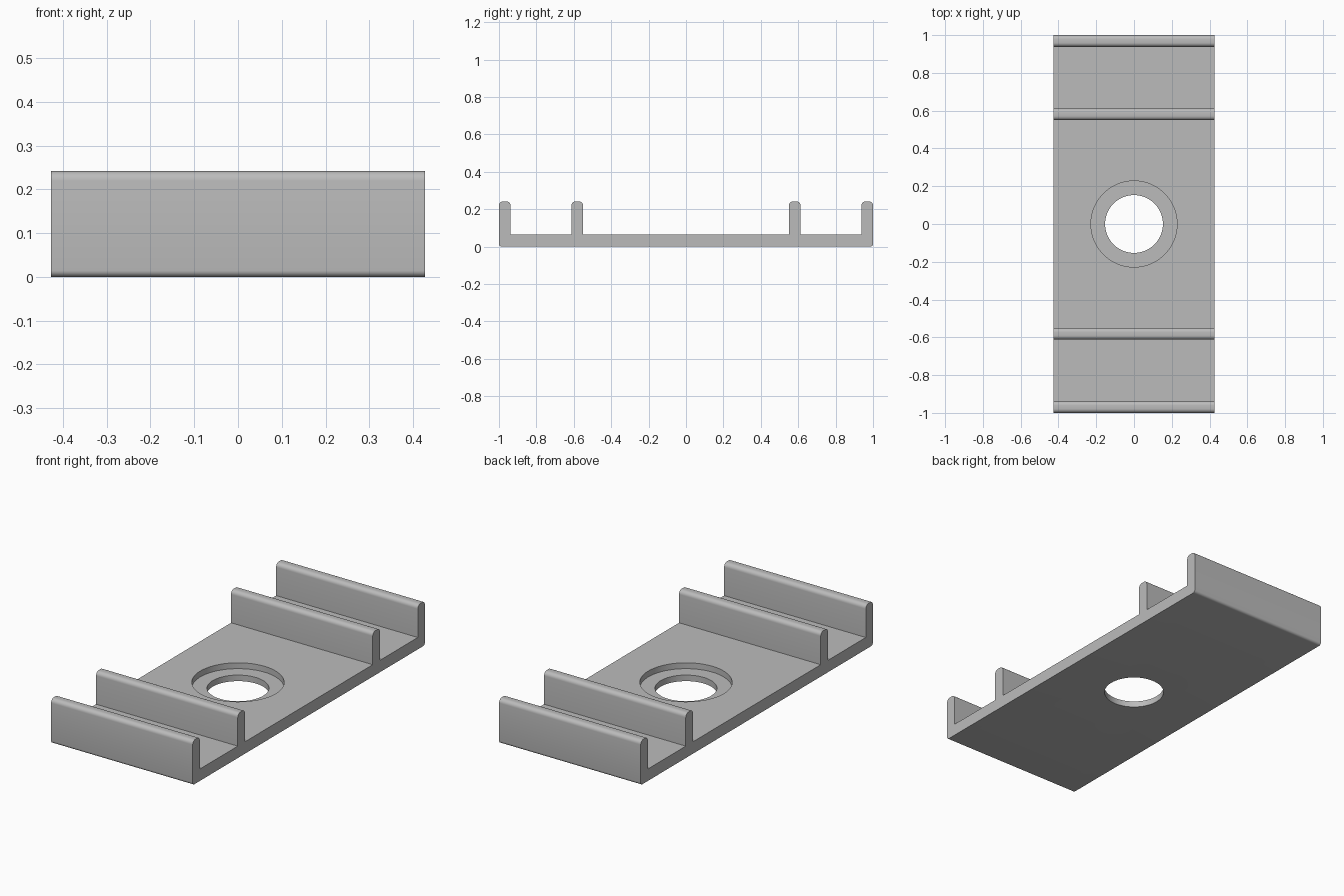
import bpy, bmesh, math
from mathutils import Vector

if "Cube" in bpy.data.objects:
    bpy.data.objects.remove(bpy.data.objects["Cube"], do_unlink=True)

HALF_X, BASE, TOP = 0.427, 0.065, 0.242
FILLET = 0.022

grey = bpy.data.materials.new("plain grey")
grey.use_nodes = True
colour = (0.5, 0.5, 0.5, 1)
grey.diffuse_color = colour
grey.node_tree.nodes["Principled BSDF"].inputs["Base Color"].default_value = colour


def make_object(name, bm):
    bmesh.ops.recalc_face_normals(bm, faces=bm.faces)
    mesh = bpy.data.meshes.new(name)
    bm.to_mesh(mesh)
    bm.free()
    mesh.materials.append(grey)
    obj = bpy.data.objects.new(name, mesh)
    bpy.context.collection.objects.link(obj)
    return obj


def rounded(points, steps=6):
    """Replace each marked right-angle corner (y, z, radius) with an arc."""
    out = []
    for i, (y, z, r) in enumerate(points):
        p = Vector((y, z))
        if not r:
            out.append(p)
            continue
        a = (Vector(points[i - 1][:2]) - p).normalized() * r
        b = (Vector(points[(i + 1) % len(points)][:2]) - p).normalized() * r
        for k in range(steps + 1):
            t = k / steps * math.pi / 2
            out.append(p + a * (1 - math.sin(t)) + b * (1 - math.cos(t)))
    return out


# Channel plate: one cross-section with four ribs, extruded across x
half = [(0.55, BASE, 0), (0.55, TOP, FILLET), (0.612, TOP, FILLET), (0.612, BASE, 0),
        (0.938, BASE, 0), (0.938, TOP, FILLET), (1, TOP, FILLET), (1, 0, 0.015)]
profile = rounded(half + [(-y, z, r) for y, z, r in reversed(half)])
bm = bmesh.new()
face = bm.faces.new([bm.verts.new((-HALF_X, p.x, p.y)) for p in profile])
grown = bmesh.ops.extrude_face_region(bm, geom=[face])["geom"]
bmesh.ops.translate(bm, vec=(2 * HALF_X, 0, 0),
                    verts=[v for v in grown if isinstance(v, bmesh.types.BMVert)])
plate = make_object("ribbed_plate", bm)


# Central through hole and its wider counterbore
def cut_round(name, radius, bottom):
    bm = bmesh.new()
    bmesh.ops.create_cone(bm, cap_ends=True, segments=64, radius1=radius,
                          radius2=radius, depth=0.2)
    bmesh.ops.translate(bm, vec=(0, 0, bottom + 0.1), verts=bm.verts)
    cutter = make_object(name, bm)
    cutter.hide_render = True
    mod = plate.modifiers.new(name, "BOOLEAN")
    mod.operation, mod.solver, mod.object = "DIFFERENCE", "EXACT", cutter
    bpy.context.view_layer.objects.active = plate
    bpy.ops.object.modifier_apply(modifier=name)
    bpy.data.objects.remove(cutter, do_unlink=True)


cut_round("through_hole", 0.153, -0.05)
cut_round("counterbore", 0.228, 0.033)

bpy.ops.object.select_all(action="DESELECT")
plate.select_set(True)
bpy.context.view_layer.objects.active = plate
bpy.ops.object.shade_smooth_by_angle(angle=math.radians(30))
